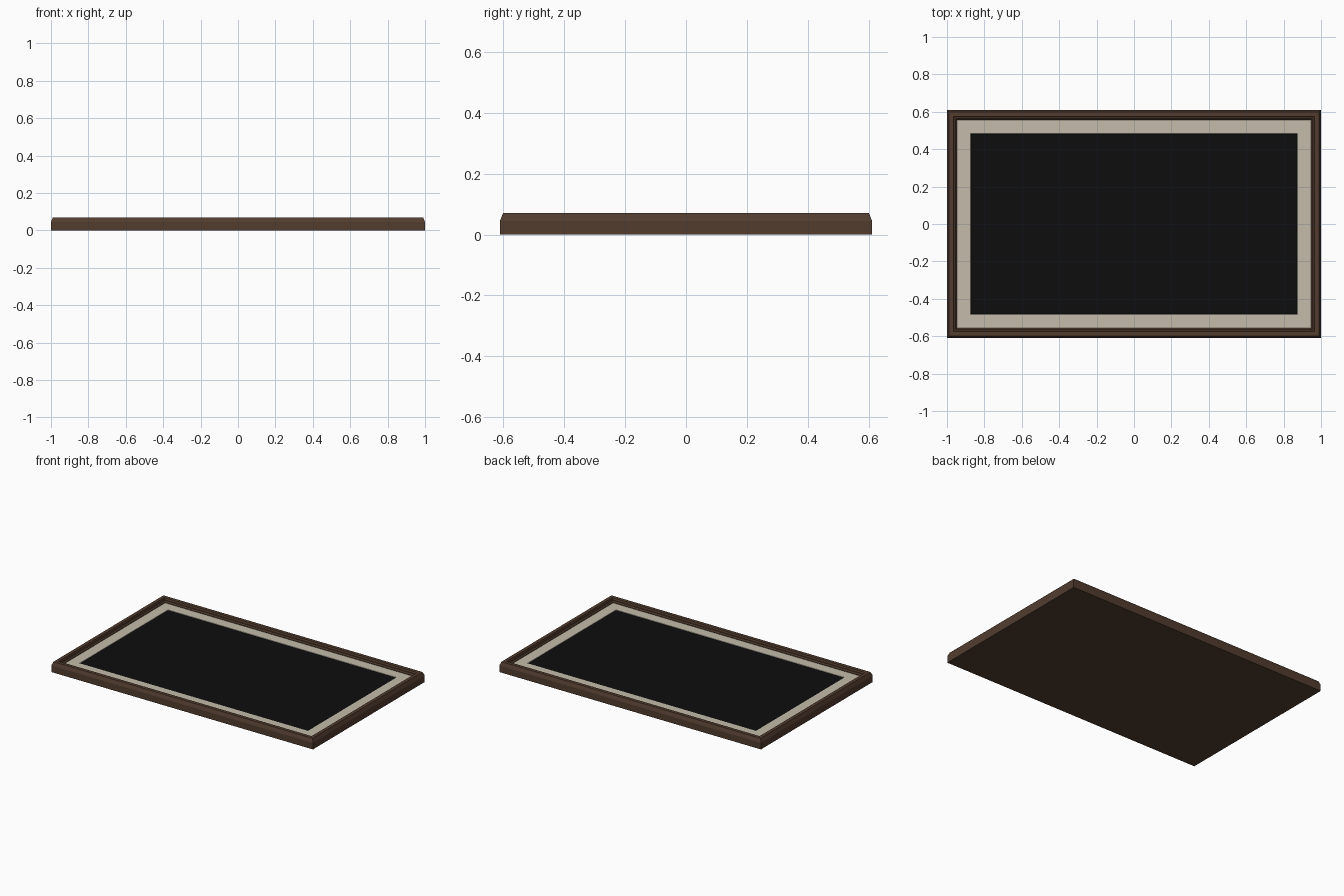
import bpy
import bmesh

cube = bpy.data.objects.get("Cube")
if cube:
    bpy.data.objects.remove(cube, do_unlink=True)

HALF_X, HALF_Y = 1.0, 0.61


def make_material(name, color):
    mat = bpy.data.materials.new(name)
    mat.use_nodes = True
    mat.diffuse_color = (*color, 1)
    bsdf = mat.node_tree.nodes["Principled BSDF"]
    bsdf.inputs["Base Color"].default_value = (*color, 1)
    bsdf.inputs["Roughness"].default_value = 0.7
    return mat


def rectangular_sweep(name, profile, material, cap_start=False, cap_end=False):
    """Carry an (inset, height) profile around the rectangle with mitred corners."""
    bm = bmesh.new()
    corners = ((-1, -1), (1, -1), (1, 1), (-1, 1))
    loops = [[bm.verts.new((sx * (HALF_X - inset), sy * (HALF_Y - inset), z))
              for sx, sy in corners] for inset, z in profile]
    for low, high in zip(loops, loops[1:]):
        for i in range(4):
            j = (i + 1) % 4
            bm.faces.new((low[i], low[j], high[j], high[i]))
    if cap_start:
        bm.faces.new(loops[0][::-1])
    if cap_end:
        bm.faces.new(loops[-1])
    mesh = bpy.data.meshes.new(name)
    bm.to_mesh(mesh)
    bm.free()
    mesh.materials.append(material)
    obj = bpy.data.objects.new(name, mesh)
    bpy.context.collection.objects.link(obj)
    return obj


wood = make_material("dark_walnut", (0.084, 0.046, 0.028))
card = make_material("cream_card", (0.55, 0.50, 0.41))
black = make_material("black_panel", (0.004, 0.004, 0.004))

# Moulded wooden frame with closed back, chamfered outside and stepped inner lip
rectangular_sweep("wooden_frame", [
    (0, 0), (0, 0.045), (0.01, 0.07), (0.034, 0.07), (0.038, 0.058),
    (0.046, 0.058), (0.053, 0.05), (0.053, 0.04),
], wood, cap_start=True)

# Cream mount board with bevelled window
rectangular_sweep("mount_board", [
    (0.053, 0.046), (0.127, 0.046), (0.128, 0.044),
], card)

# Black display panel
rectangular_sweep("display_panel", [
    (0.124, 0.041), (0.124, 0.044),
], black, cap_end=True)
